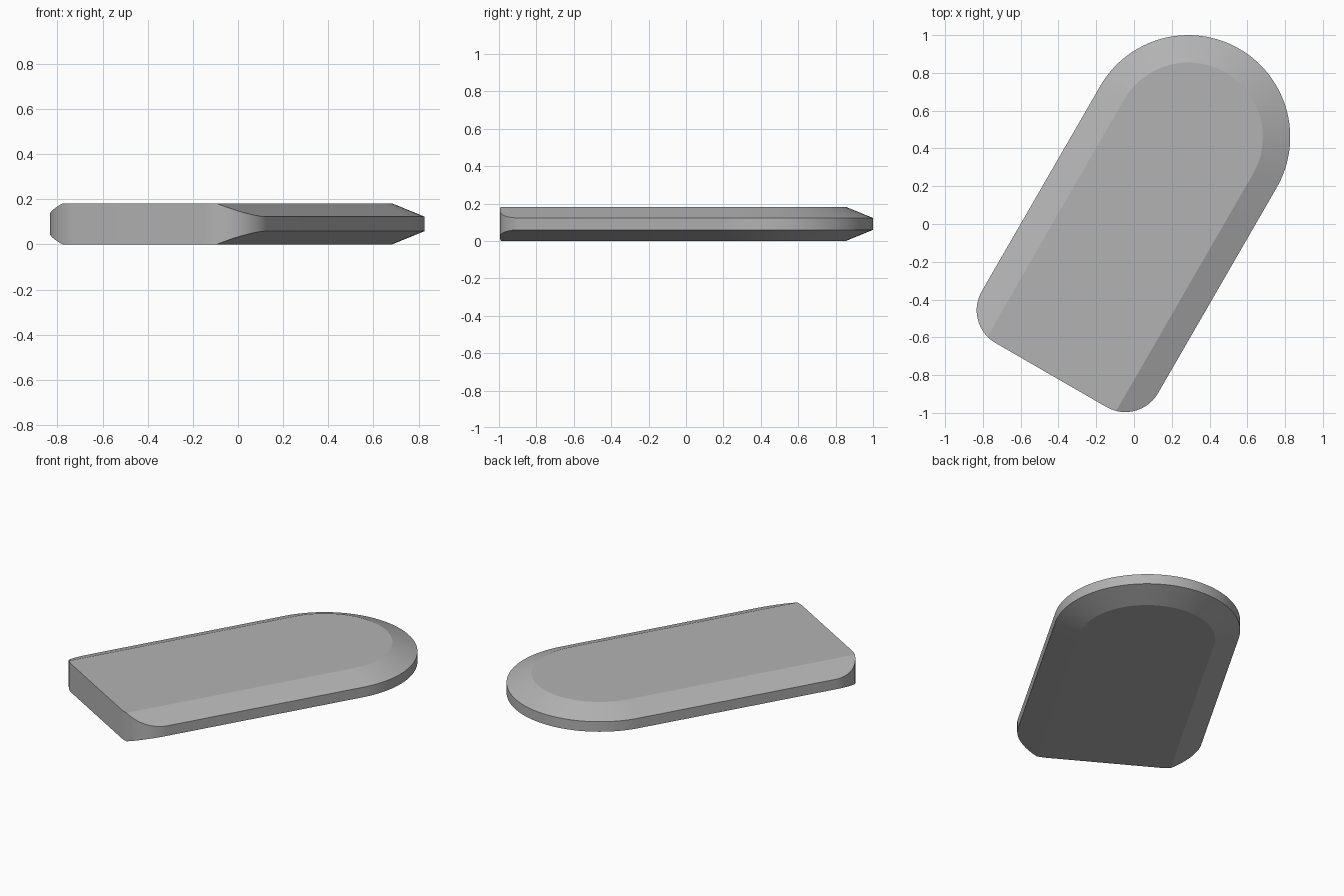
import bpy, bmesh, math
from mathutils import Matrix

if "Cube" in bpy.data.objects:
    bpy.data.objects.remove(bpy.data.objects["Cube"])

R, INNER = 0.539, 0.394          # half width, half width of the flat faces
HALF, DROP = 0.091, 0.059        # half thickness, chamfer depth
ROUND_V, END_V, FILLET = 0.543, -0.912, 0.2
SHIFT, TILT = 0.019, math.radians(-30)


def arc(cu, cv, r, a0, a1, n):
    angles = [math.radians(a0 + (a1 - a0) * i / n) for i in range(n + 1)]
    return [(cu + r * math.cos(a), cv + r * math.sin(a)) for a in angles]


# Outline: round end, then the two filleted corners of the straight end
fu, fv = R - FILLET, END_V + FILLET
split = math.degrees(math.acos((INNER - fu) / FILLET))
left = arc(-fu, fv, FILLET, 180, 180 + split, 16) + arc(-fu, fv, FILLET, 180 + split, 270, 4)[1:]
right = [(-u, v) for u, v in reversed(left)]
outline = arc(0, ROUND_V, R, 0, 180, 72) + left + right


def inner_point(u, v):
    """Matching point on the border of the flat face, and the rim half height."""
    if v >= ROUND_V - 1e-6:
        k = INNER / R
        return u * k, ROUND_V + (v - ROUND_V) * k, HALF - DROP
    d = abs(u)
    if d <= INNER + 1e-6:
        return u, v, HALF
    return math.copysign(INNER, u), v, HALF - DROP * (d - INNER) / (R - INNER)


# Rim wall, chamfers and flat faces
bm = bmesh.new()
rims, flats = {}, {}
for s in (1, -1):
    rims[s], flats[s] = [], []
    for u, v in outline:
        iu, iv, h = inner_point(u, v)
        rims[s].append(bm.verts.new((u, v, HALF + s * h)))
        flats[s].append(bm.verts.new((iu, iv, HALF + s * HALF)))
count = len(outline)
for i in range(count):
    j = (i + 1) % count
    bm.faces.new((rims[1][i], rims[1][j], rims[-1][j], rims[-1][i]))
    for s in (1, -1):
        bm.faces.new((rims[s][i], rims[s][j], flats[s][j], flats[s][i]))
for s in (1, -1):
    bm.faces.new(flats[s])
bmesh.ops.remove_doubles(bm, verts=bm.verts, dist=1e-5)
bmesh.ops.dissolve_degenerate(bm, edges=bm.edges, dist=1e-5)
bmesh.ops.recalc_face_normals(bm, faces=bm.faces)
bm.transform(Matrix.Rotation(TILT, 4, "Z") @ Matrix.Translation((SHIFT, 0, 0)))

mesh = bpy.data.meshes.new("chamfered_plate")
bm.to_mesh(mesh)
bm.free()
plate = bpy.data.objects.new("chamfered_plate", mesh)
bpy.context.collection.objects.link(plate)

# Plain grey
grey = bpy.data.materials.new("plain_grey")
grey.use_nodes = True
colour = (0.45, 0.45, 0.45, 1)
grey.diffuse_color = colour
grey.node_tree.nodes["Principled BSDF"].inputs["Base Color"].default_value = colour
mesh.materials.append(grey)

bpy.ops.object.select_all(action="DESELECT")
plate.select_set(True)
bpy.context.view_layer.objects.active = plate
bpy.ops.object.shade_smooth_by_angle(angle=math.radians(20))
